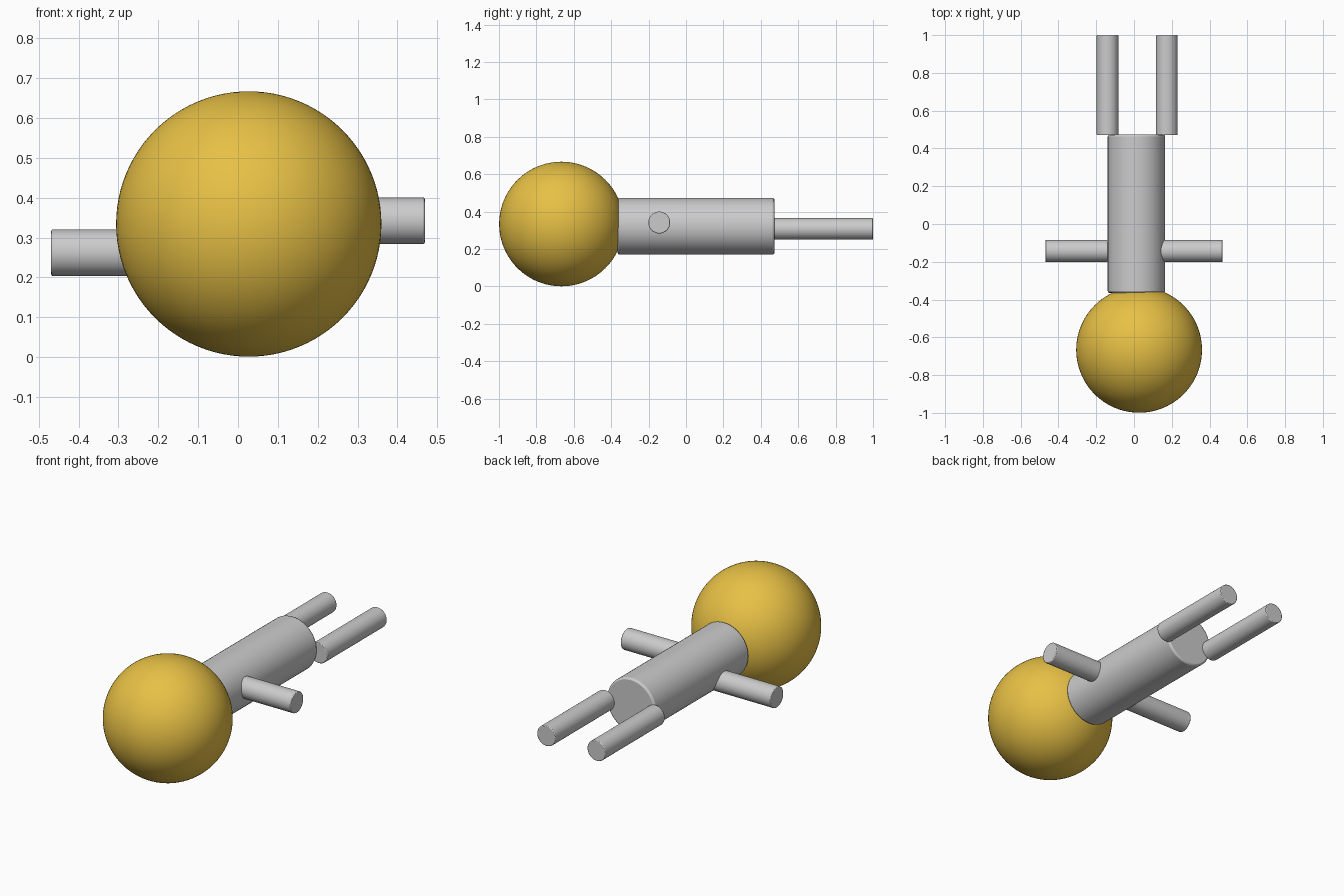
import bpy
from math import radians
from mathutils import Vector

if "Cube" in bpy.data.objects:
    bpy.data.objects.remove(bpy.data.objects["Cube"])


def rod(name, start, end, radius, bevel):
    """Smooth cylinder with softened rims running from start to end."""
    a, b = Vector(start), Vector(end)
    axis = b - a
    bpy.ops.mesh.primitive_cylinder_add(
        vertices=64, radius=radius, depth=axis.length, location=(a + b) / 2,
        rotation=axis.to_track_quat('Z', 'Y').to_euler())
    ob = bpy.context.object
    ob.name = name
    mod = ob.modifiers.new("soft_rim", 'BEVEL')
    mod.width = bevel
    mod.segments = 2
    mod.limit_method = 'ANGLE'
    mod.angle_limit = radians(40)
    bpy.ops.object.shade_smooth_by_angle(angle=radians(30))
    return ob


# Head: large golden ball
bpy.ops.mesh.primitive_uv_sphere_add(segments=96, ring_count=48, radius=0.333,
                                     location=(0.027, -0.666, 0.334))
head = bpy.context.object
head.name = "head"
bpy.ops.object.shade_smooth()
gold = bpy.data.materials.new("gold")
gold.diffuse_color = (0.8, 0.53, 0.06, 1)
gold.use_nodes = True
gold.node_tree.nodes["Principled BSDF"].inputs["Base Color"].default_value = gold.diffuse_color
head.data.materials.append(gold)

# Torso lying along y
rod("torso", (0.013, -0.365, 0.322), (0.013, 0.473, 0.322), 0.152, 0.01)

# Arms, set at different heights and running into the torso
rod("left_arm", (-0.06, -0.143, 0.262), (-0.469, -0.143, 0.262), 0.0585, 0.004)
rod("right_arm", (0.13, -0.143, 0.342), (0.469, -0.143, 0.342), 0.0585, 0.004)

# Legs, starting flush with the end of the torso
for name, x in (("left_leg", -0.14), ("right_leg", 0.174)):
    rod(name, (x, 0.47, 0.308), (x, 1.0, 0.308), 0.0575, 0.004)
